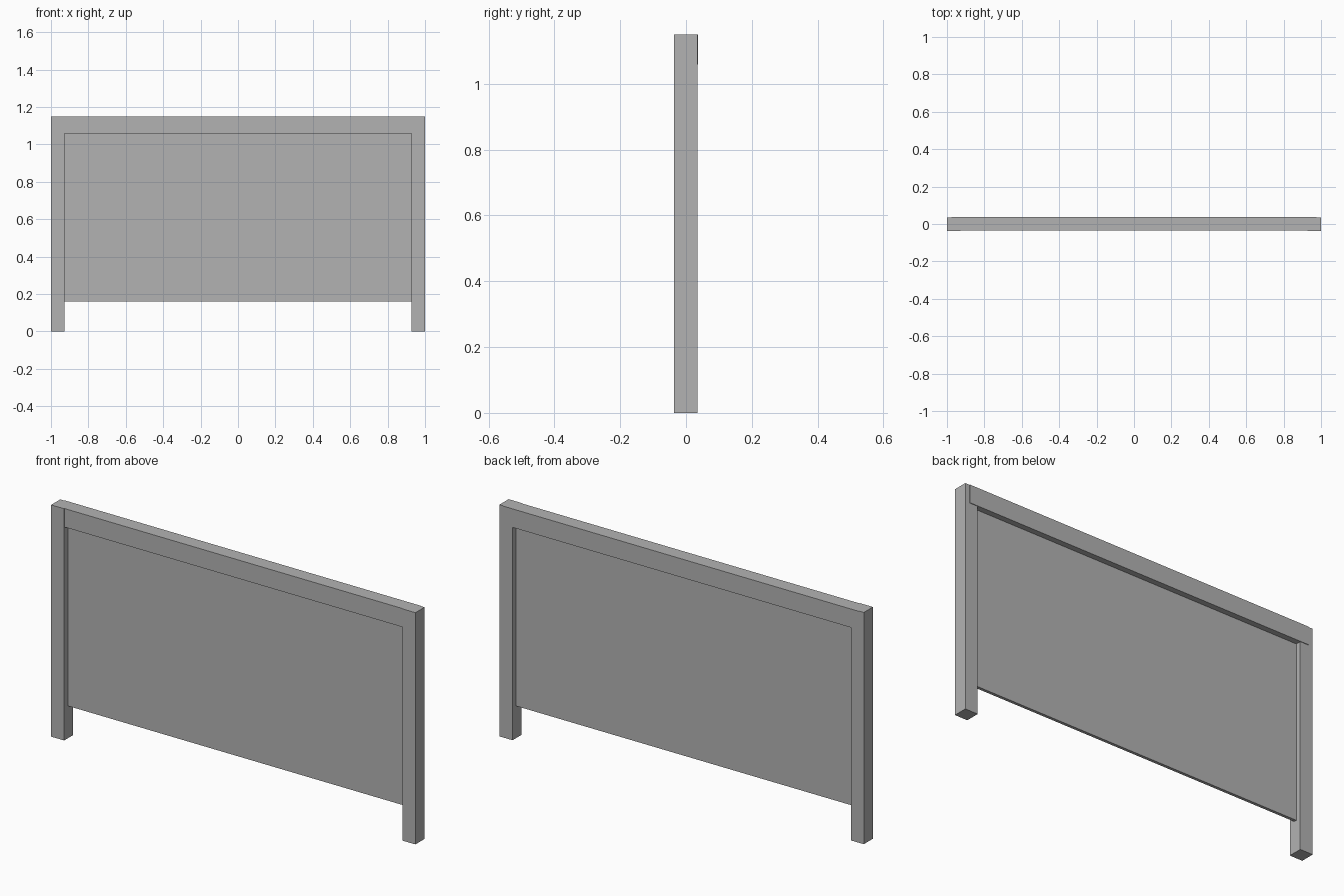
import bpy

if "Cube" in bpy.data.objects:
    bpy.data.objects.remove(bpy.data.objects["Cube"])

grey = bpy.data.materials.new("plain grey")
grey.diffuse_color = (0.45, 0.45, 0.45, 1)
grey.use_nodes = True
grey.node_tree.nodes["Principled BSDF"].inputs["Base Color"].default_value = grey.diffuse_color


def box(name, x0, x1, y0, y1, z0, z1):
    """Axis-aligned board given by its limits."""
    bpy.ops.mesh.primitive_cube_add(
        size=1, location=((x0 + x1) / 2, (y0 + y1) / 2, (z0 + z1) / 2))
    ob = bpy.context.object
    ob.name = name
    ob.scale = (x1 - x0, y1 - y0, z1 - z0)
    bpy.ops.object.transform_apply(location=False, rotation=False, scale=True)
    ob.data.materials.append(grey)
    return ob


HEIGHT = 1.15
POST = 0.0714     # post width
RAIL_Z = 1.058    # underside of the top rail

# Posts at both ends, standing slightly proud at the front
box("left_post", -1, -1 + POST, -0.0372, 0.0342, 0, HEIGHT)
box("right_post", 1 - POST, 1, -0.0372, 0.0342, 0, HEIGHT)

# Top rail let into the posts, slightly proud at the back
box("top_rail", -0.975, 0.975, -0.0342, 0.0372, RAIL_Z, HEIGHT)

# Thin panel between the posts
box("panel", -1 + POST - 0.01, 1 - POST + 0.01, -0.0075, 0.0075, 0.16, RAIL_Z + 0.01)
